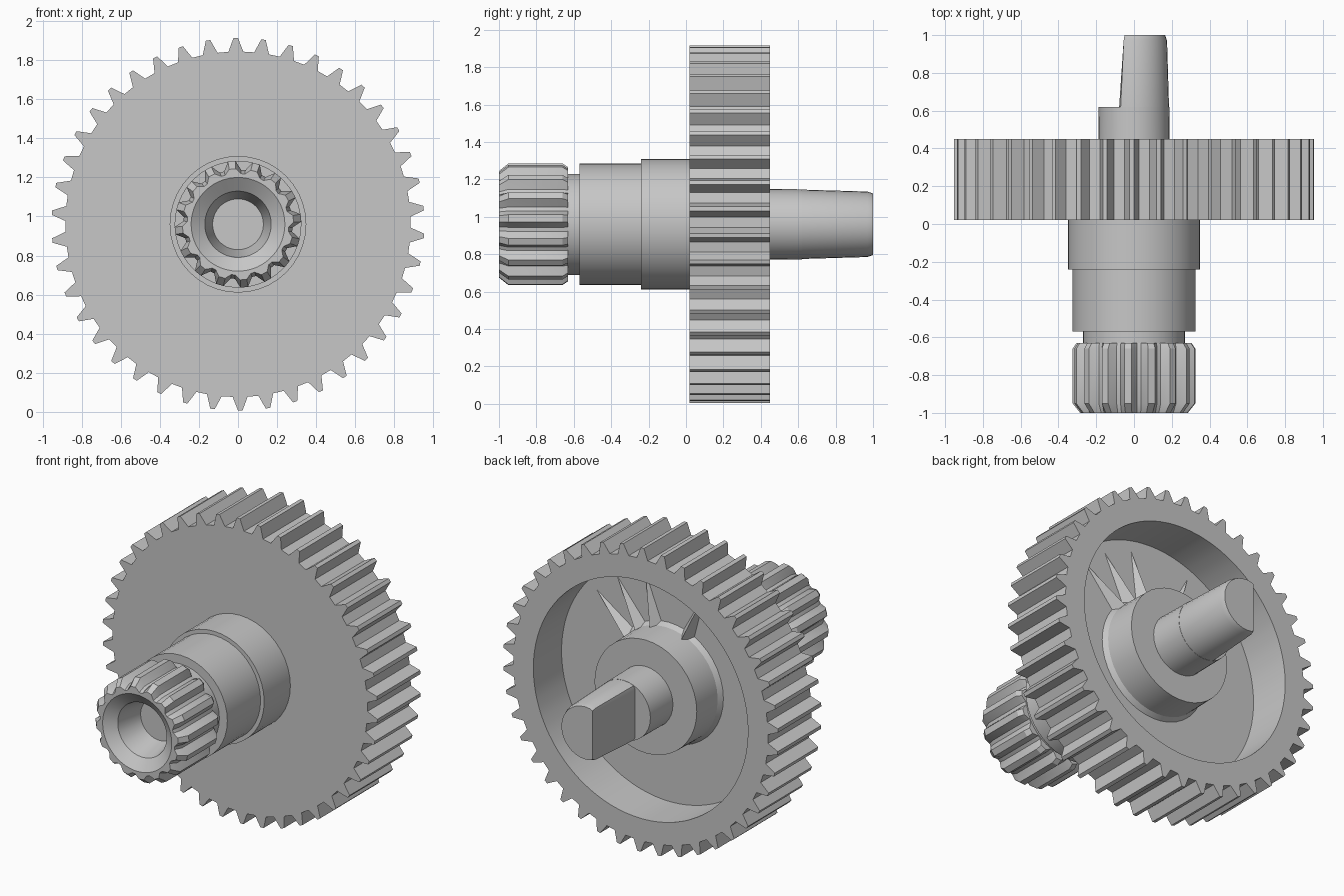
import bpy, bmesh, math

if "Cube" in bpy.data.objects:
    bpy.data.objects.remove(bpy.data.objects["Cube"])

CZ = 0.96          # height of the shaft axis
TAU = 2 * math.pi

grey = bpy.data.materials.new("plain grey")
grey.diffuse_color = (0.57, 0.57, 0.57, 1)
grey.use_nodes = True
grey.node_tree.nodes["Principled BSDF"].inputs["Base Color"].default_value = grey.diffuse_color


def finish(bm, name, angle=25):
    bmesh.ops.recalc_face_normals(bm, faces=bm.faces)
    me = bpy.data.meshes.new(name)
    bm.to_mesh(me)
    bm.free()
    me.materials.append(grey)
    ob = bpy.data.objects.new(name, me)
    bpy.context.collection.objects.link(ob)
    bpy.context.view_layer.objects.active = ob
    ob.select_set(True)
    bpy.ops.object.shade_smooth_by_angle(angle=math.radians(angle))
    ob.select_set(False)
    return ob


def loft(name, rings, cap_start=True, cap_end=True):
    """Skin rings given as (y, [(x, z), ...]) around the shaft axis."""
    bm = bmesh.new()
    loops = [[bm.verts.new((x, y, z + CZ)) for x, z in pts] for y, pts in rings]
    n = len(loops[0])
    for a, b in zip(loops, loops[1:]):
        for i in range(n):
            j = (i + 1) % n
            bm.faces.new((a[i], a[j], b[j], b[i]))
    if cap_start:
        bm.faces.new(loops[0])
    if cap_end:
        bm.faces.new(loops[-1])
    return finish(bm, name)


def circle(r, n):
    return [(r * math.cos(TAU * i / n), r * math.sin(TAU * i / n)) for i in range(n)]


def toothed(root, tip, teeth, phase, root_w, tip_w):
    """Outline with four points per tooth; widths are fractions of the pitch."""
    pts = []
    for t in range(teeth):
        for off, r in ((-root_w, root), (-tip_w, tip), (tip_w, tip), (root_w, root)):
            a = phase + TAU * (t + off / 2) / teeth
            pts.append((r * math.cos(a), r * math.sin(a)))
    return pts


def round_like(r, teeth, phase, root_w, tip_w):
    return toothed(r, r, teeth, phase, root_w, tip_w)


# Large gear wheel with a dished back
spec = (42, math.radians(90.7), 0.58, 0.16)
wheel = toothed(0.885, 0.955, *spec)
ring = lambda r: round_like(r, *spec)
loft("gear_wheel", [(0.02, ring(0.30)), (0.02, wheel), (0.45, wheel),
                    (0.45, ring(0.745)), (0.17, ring(0.745)), (0.17, ring(0.30))],
     False, False)

# Stepped front collar and neck
loft("front_collar", [(y, circle(r, 40)) for y, r in
                      ((0.03, 0.35), (-0.24, 0.35), (-0.24, 0.325), (-0.57, 0.325),
                       (-0.57, 0.27), (-0.65, 0.27))])

# Small pinion with a tapered socket in its end
pspec = (16, 0.1, 0.8, 0.3)
pring = lambda r: round_like(r, *pspec)
loft("pinion", [(-0.63, pring(0.26)), (-0.63, toothed(0.275, 0.305, *pspec)),
                (-0.66, toothed(0.28, 0.325, *pspec)),
                (-0.95, toothed(0.28, 0.325, *pspec)),
                (-1.0, toothed(0.26, 0.285, *pspec)),
                (-1.0, pring(0.24)), (-0.95, pring(0.17)), (-0.78, pring(0.13))],
     True, True)

# Back hub standing in the dish, with a small flare at its foot
loft("back_hub", [(y, circle(r, 40)) for y, r in
                  ((0.16, 0.385), (0.20, 0.36), (0.40, 0.355))])


# Output shaft: round base, then a tapered section with one flat side
def d_section(r, flat, n=32):
    return [(max(x, flat), z) for x, z in circle(r, n)]


loft("shaft_base", [(0.36, circle(0.19, 32)), (0.62, circle(0.187, 32))])
loft("shaft_flat_end", [(0.60, d_section(0.186, -0.08)),
                        (0.97, d_section(0.175, -0.055)),
                        (1.0, d_section(0.165, -0.05))])

# Thin sloping ribs between hub and dish floor
for i, deg in enumerate((42, 58, 76, 112)):
    a = math.radians(deg)
    c, s = math.cos(a), math.sin(a)
    bm = bmesh.new()
    put = lambda u, v, y: bm.verts.new((u * c - v * s, y, u * s + v * c + CZ))
    l, r, top, end = put(0.34, -0.05, 0.16), put(0.34, 0.05, 0.16), put(0.34, 0, 0.24), put(0.70, 0, 0.165)
    for f in ((l, r, top), (l, top, end), (r, end, top), (l, end, r)):
        bm.faces.new(f)
    finish(bm, f"dish_rib_{i + 1}")
